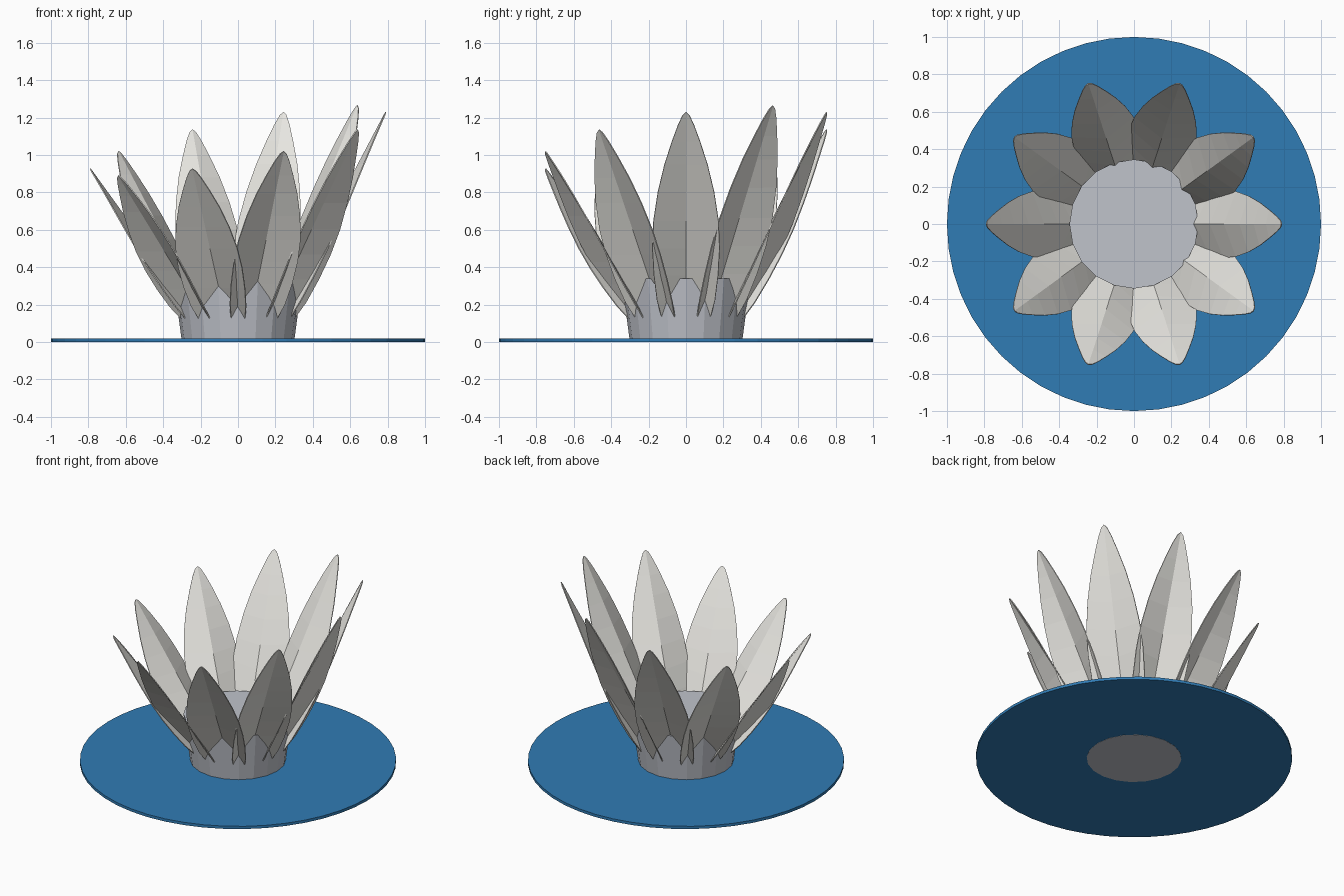
import bpy, bmesh, math

if "Cube" in bpy.data.objects:
    bpy.data.objects.remove(bpy.data.objects["Cube"])


def material(name, rgb):
    m = bpy.data.materials.new(name)
    m.diffuse_color = (*rgb, 1)
    m.use_nodes = True
    m.node_tree.nodes["Principled BSDF"].inputs["Base Color"].default_value = m.diffuse_color
    return m


WHITE = material("petal_white", (0.80, 0.79, 0.75))
GREY = material("base_grey", (0.53, 0.55, 0.60))
BLUE = material("pond_blue", (0.03, 0.20, 0.46))


def finish(name, bm, mat):
    bmesh.ops.recalc_face_normals(bm, faces=bm.faces)
    me = bpy.data.meshes.new(name)
    bm.to_mesh(me)
    bm.free()
    ob = bpy.data.objects.new(name, me)
    bpy.context.collection.objects.link(ob)
    me.materials.append(mat)
    return ob


def drum(name, r_bottom, r_top, z0, z1, sides, mat):
    bm = bmesh.new()
    bmesh.ops.create_cone(bm, cap_ends=True, segments=sides, radius1=r_bottom,
                          radius2=r_top, depth=z1 - z0)
    bmesh.ops.translate(bm, verts=bm.verts, vec=(0, 0, (z0 + z1) / 2))
    return finish(name, bm, mat)


# Round pond and flared base
drum("pond_disc", 1.0, 1.0, 0.001, 0.02, 48, BLUE)
drum("flared_base", 0.30, 0.345, 0.0, 0.34, 20, GREY)

# Petal outline: (position along the petal, half width)
OUTLINE = [(0, 0.125), (0.1, 0.155), (0.22, 0.172), (0.35, 0.180), (0.48, 0.174),
           (0.62, 0.150), (0.75, 0.115), (0.86, 0.075), (0.94, 0.042), (0.985, 0.018)]
FOOT = (0.20, 0.11)  # radius and height of the hidden foot


def petal(index):
    a = math.radians(36 * index)
    tip_r, tip_z = 0.79, 1.078 + 0.187 * math.cos(a - math.radians(36))
    bm = bmesh.new()

    def point(t, side):
        # edges fold outward from the inner ridge, less so near the tip
        r = FOOT[0] + (tip_r - FOOT[0]) * t + (0.54 - 0.36 * t) * abs(side)
        z = FOOT[1] + (tip_z - FOOT[1]) * t
        return bm.verts.new((r * math.cos(a) - side * math.sin(a),
                             r * math.sin(a) + side * math.cos(a), z))

    rows = [(point(t, -w), point(t, 0), point(t, w)) for t, w in OUTLINE]
    for lo, hi in zip(rows, rows[1:]):
        for k in (0, 1):
            bm.faces.new((lo[k], lo[k + 1], hi[k + 1], hi[k]))
    tip = point(1, 0)
    for k in (0, 1):
        bm.faces.new((rows[-1][k], rows[-1][k + 1], tip))
    ob = finish(f"petal_{index + 1}", bm, WHITE)
    mod = ob.modifiers.new("thickness", 'SOLIDIFY')
    mod.thickness = 0.006
    mod.offset = 0


# Ten petals, rising toward the back right
for i in range(10):
    petal(i)
